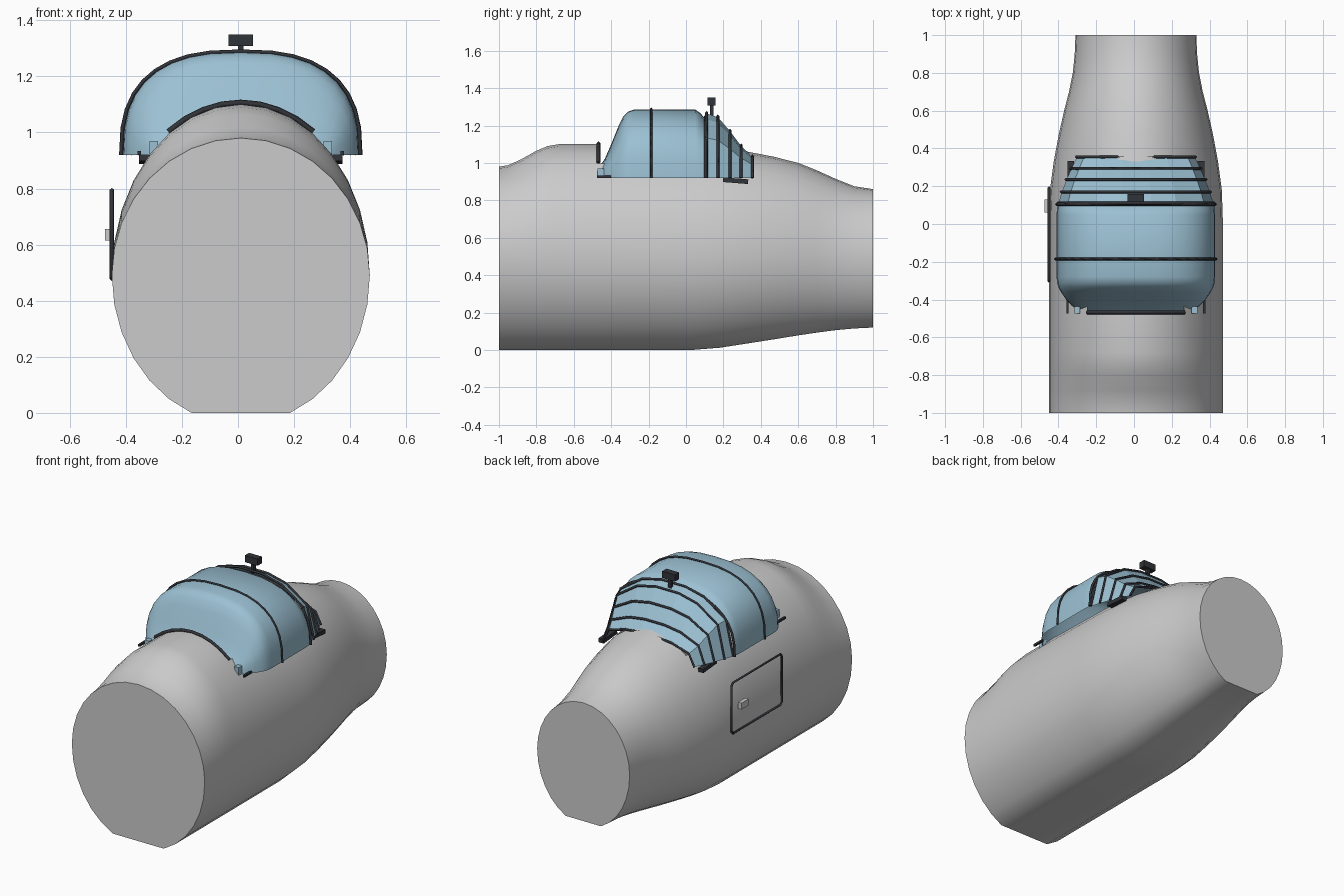
import bpy, bmesh, math

if "Cube" in bpy.data.objects:
    bpy.data.objects.remove(bpy.data.objects["Cube"])

CX = 0.01          # hull centreline
BASE = 0.92        # lower edge of the canopy


def material(name, rgb):
    m = bpy.data.materials.new(name)
    m.diffuse_color = (*rgb, 1)
    m.use_nodes = True
    m.node_tree.nodes["Principled BSDF"].inputs["Base Color"].default_value = m.diffuse_color
    return m


GLASS = material("glass_blue", (0.33, 0.53, 0.65))
DARK = material("dark_frame", (0.03, 0.033, 0.04))


def finish(name, bm, mat=None, smooth=None):
    bmesh.ops.recalc_face_normals(bm, faces=bm.faces)
    me = bpy.data.meshes.new(name)
    bm.to_mesh(me)
    bm.free()
    ob = bpy.data.objects.new(name, me)
    bpy.context.collection.objects.link(ob)
    if mat:
        me.materials.append(mat)
    if smooth:
        bpy.ops.object.select_all(action='DESELECT')
        ob.select_set(True)
        bpy.context.view_layer.objects.active = ob
        bpy.ops.object.shade_smooth_by_angle(angle=math.radians(smooth))
    return ob


def loft(rings, closed=False):
    bm = bmesh.new()
    vs = [[bm.verts.new(p) for p in r] for r in rings]
    n = len(rings[0])
    for a, b in zip(vs, vs[1:]):
        for i in range(n if closed else n - 1):
            j = (i + 1) % n
            bm.faces.new((a[i], a[j], b[j], b[i]))
    return bm, vs


def box(name, center, size, tilt=0, mat=DARK):
    bm = bmesh.new()
    bmesh.ops.create_cube(bm, size=1)
    bmesh.ops.scale(bm, vec=size, verts=bm.verts)
    ob = finish(name, bm, mat)
    ob.location = center
    ob.rotation_euler.x = tilt
    return ob


def bar(name, pts, r=0.009, cyclic=False):
    cu = bpy.data.curves.new(name, 'CURVE')
    cu.dimensions = '3D'
    cu.bevel_depth = r
    cu.bevel_resolution = 0
    cu.use_fill_caps = True
    sp = cu.splines.new('POLY')
    sp.points.add(len(pts) - 1)
    for p, co in zip(sp.points, pts):
        p.co = (*co, 1)
    sp.use_cyclic_u = cyclic
    cu.materials.append(DARK)
    ob = bpy.data.objects.new(name, cu)
    bpy.context.collection.objects.link(ob)
    return ob


# Fuselage: stations of (y, half width, top, bottom)
SIDES, MID = 32, 0.49
stations = [(-1, .46, .98, 0), (-.95, .46, .988, 0), (-.88, .46, 1.02, 0), (-.8, .46, 1.065, 0),
            (-.74, .46, 1.09, 0), (-.68, .46, 1.1, 0), (-.47, .46, 1.1, 0), (.03, .46, 1.085, 0),
            (.18, .455, 1.075, .012), (.33, .435, 1.06, .035), (.47, .409, 1.033, .057),
            (.6, .38, 1.0, .078), (.7, .354, .96, .093), (.8, .334, .915, .106),
            (.9, .324, .875, .115), (1, .32, .86, .12)]


def hull_point(st, deg):
    y, w, top, bot = st
    a = math.radians(deg)
    s = math.sin(a)
    z = MID + s * (top - MID if s > 0 else (MID - bot) * 1.082)
    return (CX + w * math.cos(a), y, max(z, bot))


bm, vs = loft([[hull_point(s, 360 * i / SIDES) for i in range(SIDES)] for s in stations], True)
bm.faces.new(vs[0])
bm.faces.new(vs[-1])
# cockpit opening in the upper skin
hole = [f for f in bm.faces if -.47 < f.calc_center_median().y < .33 and len(f.verts) == 4
        and abs(f.calc_center_median().x - CX) < .26 and f.calc_center_median().z > .9]
bmesh.ops.delete(bm, geom=hole, context='FACES')
finish("fuselage", bm, None, 35)
bar("cockpit_front_sill", [hull_point((-.468, .465, 1.106, 0), 56.25 + 67.5 * i / 8) for i in range(9)], .011)


# Main canopy: rounded arch sections lofted along y
def arch(y, w, top, n=18):
    out = []
    for i in range(n + 1):
        a = math.pi * i / n
        c, s = math.cos(a), max(math.sin(a), 0)
        out.append((CX + w * math.copysign(abs(c) ** .77, c), y, BASE + (top - BASE) * s ** .77))
    return out


sections = [(-.46, .29, .985), (-.435, .335, 1.02), (-.4, .37, 1.1), (-.36, .397, 1.2), (-.335, .41, 1.25),
            (-.31, .417, 1.275), (-.28, .42, 1.285), (.05, .42, 1.285), (.075, .418, 1.268), (.1, .415, 1.24)]
bm, vs = loft([arch(*s) for s in sections])
finish("front_canopy_glass", bm, GLASS, 40)
bar("canopy_hoop_middle", arch(-.185, .427, 1.289), .007)
bar("canopy_hoop_rear", arch(.105, .42, 1.25), .009)
bar("windshield_foot_frame", arch(-.465, .295, .99), .007)


# Rear canopy: faceted, tapering sections with a frame at each one
def facet_arch(y, w, top, grow=0):
    prof = [(1, 0), (.88, .62), (.52, .91), (.2, 1)]
    prof += [(-x, z) for x, z in reversed(prof)]
    return [(CX + (w + grow) * x, y, BASE + (top - BASE + grow) * z) for x, z in prof]


rear = [(.11, .41, 1.265), (.17, .392, 1.245), (.235, .367, 1.17), (.295, .34, 1.09), (.355, .312, 1.035)]
bm, vs = loft([facet_arch(*s) for s in rear])
finish("rear_canopy_glass", bm, GLASS)
for i, s in enumerate(rear):
    bar(f"rear_canopy_frame_{i + 1}", facet_arch(*s, grow=.005), .008)

# Small rails and feet under the canopy, both sides
for side, sx in (("left", -1), ("right", 1)):
    box(f"{side}_front_rail", (CX + sx * .362, -.435, .927), (.012, .08, .014))
    box(f"{side}_front_foot", (CX + sx * .31, -.455, .945), (.03, .035, .05), mat=GLASS)
    box(f"{side}_rear_rail", (CX + sx * .345, .265, .905), (.035, .135, .025), -.08)

# Rear view mirror on a short stem
box("mirror_head", (CX, .137, 1.329), (.088, .042, .042))
box("mirror_stem", (CX, .137, 1.28), (.02, .02, .07))

# Door outline and handle on the left side
y0, y1, z0, z1, k = -.303, .192, .478, .795, .015
door = [(y0 + k, z0), (y1 - k, z0), (y1, z0 + k), (y1, z1 - k), (y1 - k, z1), (y0 + k, z1), (y0, z1 - k), (y0, z0 + k)]
bar("side_door_frame", [(-.45, y, z) for y, z in door], .008, True)
box("side_door_handle", (-.463, .095, .635), (.024, .07, .04), mat=None)
